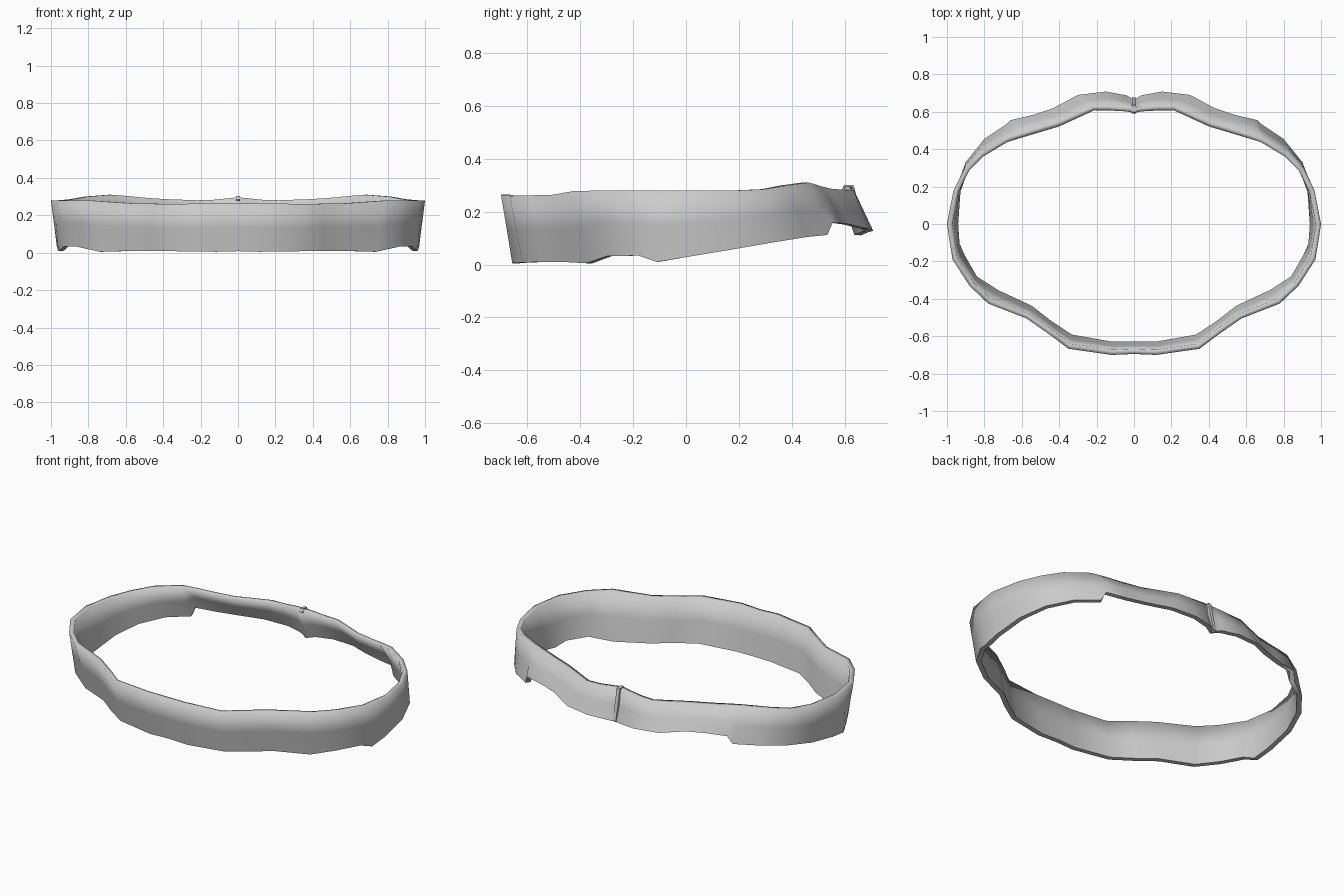
import bpy, bmesh, math
from mathutils import Vector

if "Cube" in bpy.data.objects:
    bpy.data.objects.remove(bpy.data.objects["Cube"])

grey = bpy.data.materials.new("soft grey")
grey.diffuse_color = (0.6, 0.6, 0.6, 1)
grey.use_nodes = True
grey.node_tree.nodes["Principled BSDF"].inputs["Base Color"].default_value = grey.diffuse_color

# Right half of the band, front to back: (top x, y, z), (bottom x, y, z), bulge
STATIONS = [
    ((0, -.695, .262), (0, -.655, .008), 0),
    ((.12, -.70, .265), (.12, -.657, .005), 0),
    ((.35, -.667, .26), (.34, -.618, .008), 0),
    ((.46, -.585, .262), (.46, -.54, .01), 0),
    ((.575, -.505, .264), (.56, -.462, .01), 0),
    ((.78, -.425, .278), (.74, -.378, .005), -.006),
    ((.88, -.33, .28), (.86, -.30, .032), 0),
    ((.97, -.19, .28), (.93, -.18, .034), 0),
    ((.985, -.10, .28), (.96, -.11, .01), 0),
    ((1, 0, .28), (.968, 0, .028), 0),
    ((.965, .18, .28), (.955, .18, .058), 0),
    ((.905, .30, .285), (.90, .33, .084), 0),
    ((.82, .385, .30), (.80, .455, .104), 0),
    ((.69, .463, .31), (.68, .535, .112), 0),
    ((.62, .485, .305), (.66, .555, .16), .012),
    ((.52, .515, .295), (.54, .583, .157), .008),
    ((.41, .548, .287), (.43, .62, .152), 0),
    ((.22, .635, .28), (.30, .69, .135), 0),
    ((.13, .635, .283), (.15, .708, .128), 0),
    ((.04, .63, .292), (.04, .688, .122), 0),
    ((0, .622, .296), (0, .665, .112), -.01),
]


def finish(name, bm, angle=None):
    """Turn a bmesh into a smooth shaded object."""
    bmesh.ops.recalc_face_normals(bm, faces=bm.faces)
    for f in bm.faces:
        f.smooth = True
    mesh = bpy.data.meshes.new(name)
    bm.to_mesh(mesh)
    bm.free()
    mesh.materials.append(grey)
    obj = bpy.data.objects.new(name, mesh)
    bpy.context.collection.objects.link(obj)
    if angle:
        bpy.ops.object.select_all(action='DESELECT')
        obj.select_set(True)
        bpy.context.view_layer.objects.active = obj
        bpy.ops.object.shade_smooth_by_angle(angle=math.radians(angle))
    return obj


# Headband: closed loop of stations with an outer and an inner wall
def mirrored(p):
    return (-p[0], p[1], p[2])


loop = STATIONS + [(mirrored(t), mirrored(b), o) for t, b, o in STATIONS[-2:0:-1]]
count = len(loop)
THICKNESS = 0.028


def inward(i, row):
    """Level direction from the outer wall to the inner wall."""
    a, b = Vector(loop[i - 1][row]), Vector(loop[(i + 1) % count][row])
    d = b - a
    return Vector((-d.y, d.x, 0)).normalized()


bm = bmesh.new()
rings = []
for i, (top, bottom, bulge) in enumerate(loop):
    top, bottom = Vector(top), Vector(bottom)
    nt, nb = inward(i, 0), inward(i, 1)
    push = (nt + nb).normalized() * -bulge
    ti, bi = top + nt * THICKNESS, bottom + nb * THICKNESS
    points = [top, top.lerp(bottom, .5) + push, bottom,
              bi, bi.lerp(ti, .5) + push, ti]
    rings.append([bm.verts.new(p) for p in points])
for i in range(count):
    a, b = rings[i], rings[(i + 1) % count]
    for k in range(6):
        m = (k + 1) % 6
        bm.faces.new((a[k], b[k], b[m], a[m]))
# The lower rim stays crisp, the upper rim is soft
for i in range(count):
    for k in (2, 3):
        bm.edges.get((rings[i][k], rings[(i + 1) % count][k])).smooth = False
finish("headband", bm)

# Rear clasp: narrow ridge pinched over the back seam
bm = bmesh.new()
outline = [(.59, .285), (.60, .302), (.635, .30), (.675, .12), (.66, .108), (.61, .27)]
sides = [[bm.verts.new((x, y, z)) for y, z in outline] for x in (-.01, .01)]
bm.faces.new(sides[0])
bm.faces.new(sides[1])
for k in range(len(outline)):
    m = (k + 1) % len(outline)
    bm.faces.new((sides[0][k], sides[1][k], sides[1][m], sides[0][m]))
finish("rear_clasp", bm, 30)
